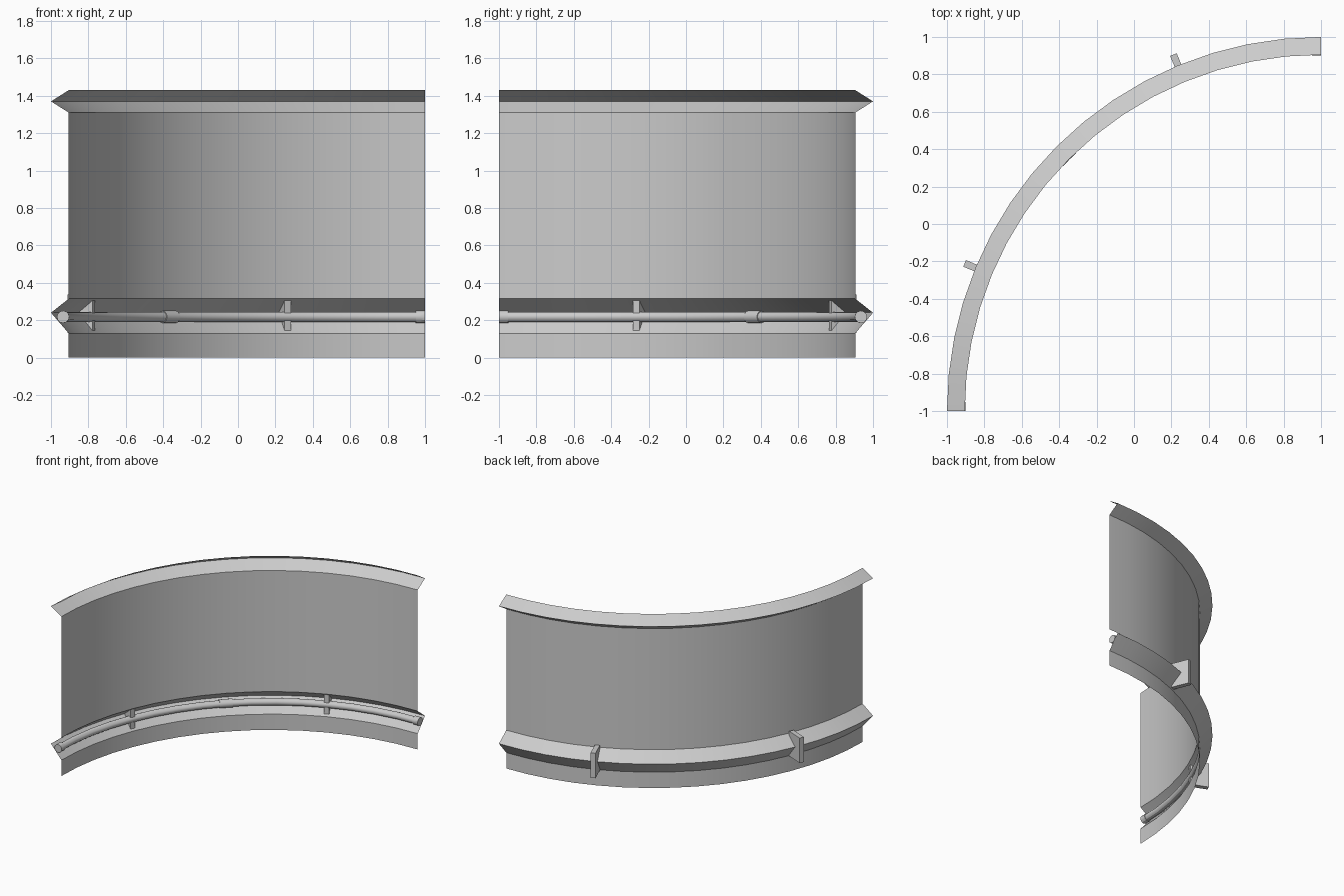
import bpy, bmesh, math
from mathutils import Matrix

if "Cube" in bpy.data.objects:
    bpy.data.objects.remove(bpy.data.objects["Cube"])

CX, CY = 1.0, -1.0          # centre of the quarter turn
START, END = math.pi / 2, math.pi


def finish(name, bm, smooth=True):
    bmesh.ops.recalc_face_normals(bm, faces=bm.faces)
    me = bpy.data.meshes.new(name)
    bm.to_mesh(me)
    bm.free()
    ob = bpy.data.objects.new(name, me)
    bpy.context.collection.objects.link(ob)
    if smooth:
        bpy.ops.object.select_all(action='DESELECT')
        ob.select_set(True)
        bpy.context.view_layer.objects.active = ob
        bpy.ops.object.shade_smooth_by_angle(angle=math.radians(30))
    return ob


def sweep(name, profile, a0, a1, steps, closed=False):
    """Turn an (r, z) profile about the centre from a0 to a1."""
    bm = bmesh.new()
    rings = []
    for i in range(steps + 1):
        a = a0 + (a1 - a0) * i / steps
        rings.append([bm.verts.new((CX + r * math.cos(a), CY + r * math.sin(a), z))
                      for r, z in profile])
    n = len(profile)
    for p, q in zip(rings, rings[1:]):
        for j in range(n if closed else n - 1):
            k = (j + 1) % n
            bm.faces.new((p[j], p[k], q[k], q[j]))
    if closed:
        bm.faces.new(rings[0])
        bm.faces.new(rings[-1])
    return finish(name, bm)


def circle(r, z, radius, sides=12):
    return [(r + radius * math.cos(2 * math.pi * i / sides),
             z + radius * math.sin(2 * math.pi * i / sides)) for i in range(sides)]


# curved sheet wall with two outward V-shaped ribs
sweep("curved_wall", [(1.905, 0), (1.905, 0.13), (2, 0.24), (1.905, 0.315),
                      (1.905, 1.31), (2, 1.37), (1.905, 1.43)], START, END, 16)

# pipe lying in the lower rib
PIPE_R, PIPE_Z = 1.935, 0.218
sweep("pipe", circle(PIPE_R, PIPE_Z, 0.027), START, END, 16, True)

# pipe collars: half ones at the ends, a full one in the middle
da = 0.05 / PIPE_R
mid = (START + END) / 2
for name, a0, a1 in (("collar_start", START, START + da),
                     ("collar_middle", mid - da, mid + da),
                     ("collar_end", END - da, END)):
    sweep(name, circle(PIPE_R, PIPE_Z, 0.033), a0, a1, 2, True)

# brackets clamping the pipe through the rib
for name, deg in (("bracket_back", 112.5), ("bracket_side", 157.5)):
    bm = bmesh.new()
    bmesh.ops.create_cube(bm, size=1, matrix=Matrix.Translation((CX, CY, 0))
                          @ Matrix.Rotation(math.radians(deg), 4, 'Z')
                          @ Matrix.Translation((1.99, 0, 0.235))
                          @ Matrix.Diagonal((0.145, 0.038, 0.205, 1)))
    finish(name, bm, False)
